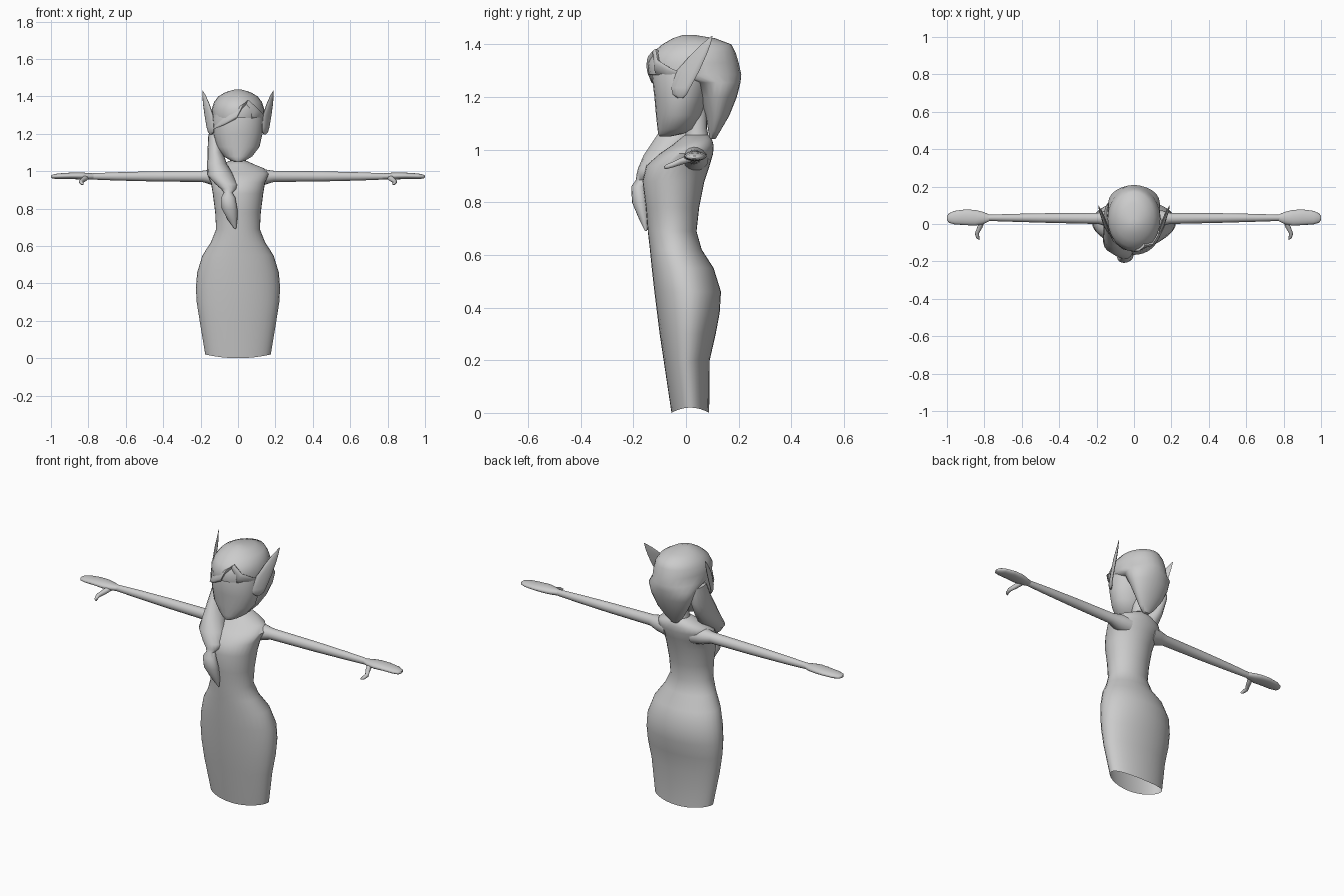
import bpy
import bmesh
import math
from mathutils import Vector

default_cube = bpy.data.objects.get("Cube")
if default_cube:
    bpy.data.objects.remove(default_cube, do_unlink=True)

# One plain grey for the whole figure
grey = bpy.data.materials.new("plain grey")
grey.use_nodes = True
grey_colour = (0.6, 0.6, 0.6, 1)
grey.diffuse_color = grey_colour
grey.node_tree.nodes["Principled BSDF"].inputs["Base Color"].default_value = grey_colour


def finish(name, bm, angle=50):
    """Turn a bmesh into a smooth shaded object."""
    bmesh.ops.recalc_face_normals(bm, faces=bm.faces)
    mesh = bpy.data.meshes.new(name)
    bm.to_mesh(mesh)
    bm.free()
    mesh.materials.append(grey)
    obj = bpy.data.objects.new(name, mesh)
    bpy.context.collection.objects.link(obj)
    bpy.ops.object.select_all(action="DESELECT")
    obj.select_set(True)
    bpy.context.view_layer.objects.active = obj
    bpy.ops.object.shade_smooth_by_angle(angle=math.radians(angle))
    return obj


def loft(rings, place, sides=24, cap_start=True, cap_end=True):
    """Skin elliptical rings; place(ring, cos, sin) gives each point."""
    bm = bmesh.new()
    loops = []
    for ring in rings:
        angles = [math.tau * i / sides for i in range(sides)]
        loops.append([bm.verts.new(place(ring, math.cos(a), math.sin(a))) for a in angles])
    for low, high in zip(loops, loops[1:]):
        for i in range(sides):
            j = (i + 1) % sides
            bm.faces.new((low[i], low[j], high[j], high[i]))
    if cap_start:
        bm.faces.new(loops[0])
    if cap_end:
        bm.faces.new(loops[-1])
    return bm


def centred(ring, c, s):
    """Ring given as height, front, back, half width."""
    z, front, back, half = ring
    return Vector((half * c, (front + back) / 2 + (back - front) / 2 * s, z))


def boxed(ring, c, s):
    """Ring given as height, left and right limits, front and back limits."""
    z, x_min, x_max, front, back = ring
    return Vector(((x_min + x_max + (x_max - x_min) * c) / 2,
                   (front + back + (back - front) * s) / 2, z))


# Dress and torso, open at the hem
torso_rings = [
    (0, -.055, .088, .175), (.2, -.085, .09, .205), (.3, -.1, .113, .221),
    (.38, -.11, .128, .225), (.46, -.12, .133, .218), (.55, -.13, .105, .19),
    (.62, -.137, .06, .145), (.69, -.145, .04, .117), (.78, -.152, .05, .122),
    (.88, -.165, .07, .135), (.94, -.15, .09, .145), (.985, -.1, .103, .165),
    (1.015, -.055, .105, .14), (1.035, -.03, .1, .09), (1.055, -.005, .085, .045),
]
torso = loft(torso_rings, centred, 32, cap_start=False)
for v in torso.verts:
    if v.co.z < .01:
        v.co.z = .02 * (v.co.x / .175) ** 2
finish("dress_torso", torso)

# Neck
finish("neck", loft([(1.03, -.005, .09, .05), (1.08, 0, .08, .038),
                     (1.2, 0, .08, .038)], centred, 16))

# Face with a tapered jaw
face_rings = [
    (1.05, -.1, -.06, .02), (1.06, -.106, -.01, .045), (1.078, -.108, .03, .075),
    (1.13, -.114, .06, .115), (1.2, -.12, .08, .131), (1.28, -.13, .1, .137),
    (1.36, -.11, .1, .12),
]
finish("face", loft(face_rings, centred))

# Hair cap, sweeping down to the nape at the back
hair_rings = [
    (1.04, .09, .112, .02), (1.07, .085, .13, .05), (1.13, .075, .165, .09),
    (1.2, .05, .193, .122), (1.255, .02, .207, .138), (1.285, -.14, .21, .141),
    (1.33, -.147, .2, .141), (1.37, -.125, .188, .128), (1.4, -.09, .172, .105),
    (1.423, -.05, .11, .065), (1.436, -.01, .03, .02),
]
finish("hair_cap", loft(hair_rings, centred))


# Fringe locks, swept to each side of the parting
def lock(name, path):
    def place(ring, c, s):
        x, y, z, size = ring
        return Vector((x + size * .5 * c, y + .012 * s, z + size * c))
    finish(name, loft(path, place, 12))


lock("fringe_right", [(.05, -.115, 1.37, .012), (.01, -.138, 1.32, .04),
                      (-.05, -.125, 1.285, .035), (-.1, -.085, 1.26, .03),
                      (-.132, -.03, 1.24, .02)])
lock("fringe_left", [(.05, -.115, 1.37, .012), (.085, -.108, 1.31, .03),
                     (.12, -.06, 1.29, .02), (.137, -.01, 1.28, .01)])

# Gathered tail of hair over the right shoulder, pinched at the tie
tail_rings = [
    (1.26, -.145, -.09, 0, .12), (1.18, -.16, -.09, -.03, .12),
    (1.1, -.163, -.08, -.08, .08), (1.04, -.165, -.06, -.12, .03),
    (.98, -.165, -.025, -.16, -.03), (.93, -.12, 0, -.182, -.08),
    (.905, -.09, -.008, -.188, -.11), (.885, -.075, -.03, -.19, -.14),
    (.86, -.09, -.015, -.208, -.15), (.8, -.087, -.004, -.205, -.14),
    (.74, -.055, -.004, -.18, -.14), (.69, -.018, -.01, -.155, -.148),
]
finish("hair_tail", loft(tail_rings, boxed, 16))


# Parts that repeat on both sides
def sided(side):
    suffix = "left" if side > 0 else "right"

    # Arm rings run along x: position, centre y and z, half depth, half height
    def along_arm(ring, c, s):
        x, y, z, depth, height = ring
        return Vector((side * x, y + depth * c, z + height * s))

    arm_rings = [
        (.08, .03, .965, .055, .05), (.14, .03, .968, .045, .042),
        (.19, .03, .972, .03, .03), (.45, .032, .972, .026, .027),
        (.65, .033, .972, .021, .022), (.8, .033, .972, .016, .016),
    ]
    finish("arm_" + suffix, loft(arm_rings, along_arm, 16))

    hand_rings = [
        (.77, .033, .972, .016, .016), (.81, .032, .973, .034, .018),
        (.85, .033, .975, .042, .019), (.9, .036, .975, .042, .017),
        (.96, .034, .973, .036, .015), (.99, .032, .971, .025, .011),
        (1, .032, .971, .01, .005),
    ]
    finish("hand_" + suffix, loft(hand_rings, along_arm, 16))

    # Thumb rings run forward and down: x, y, z, radius
    def along_thumb(ring, c, s):
        x, y, z, r = ring
        return Vector((side * (x + r * c), y, z + r * s))

    thumb_rings = [(.81, .02, .968, .015), (.825, -.02, .955, .014),
                   (.84, -.05, .943, .011), (.835, -.075, .935, .009),
                   (.828, -.084, .932, .004)]
    finish("thumb_" + suffix, loft(thumb_rings, along_thumb, 10))

    # Pointed ear blade, its rear edge flaring outward
    def along_ear(ring, c, s):
        z, x, y, depth = ring
        return Vector((side * (x + .009 * c * min(1, depth / .03) + .5 * depth * s),
                       y + depth * s, z))

    ear_rings = [(1.197, .143, -.022, .012), (1.21, .145, -.024, .027),
                 (1.235, .148, -.02, .036), (1.3, .156, .008, .043),
                 (1.36, .17, .048, .03), (1.4, .18, .076, .017),
                 (1.432, .19, .099, .002)]
    finish("ear_" + suffix, loft(ear_rings, along_ear, 12))


for side in (1, -1):
    sided(side)
